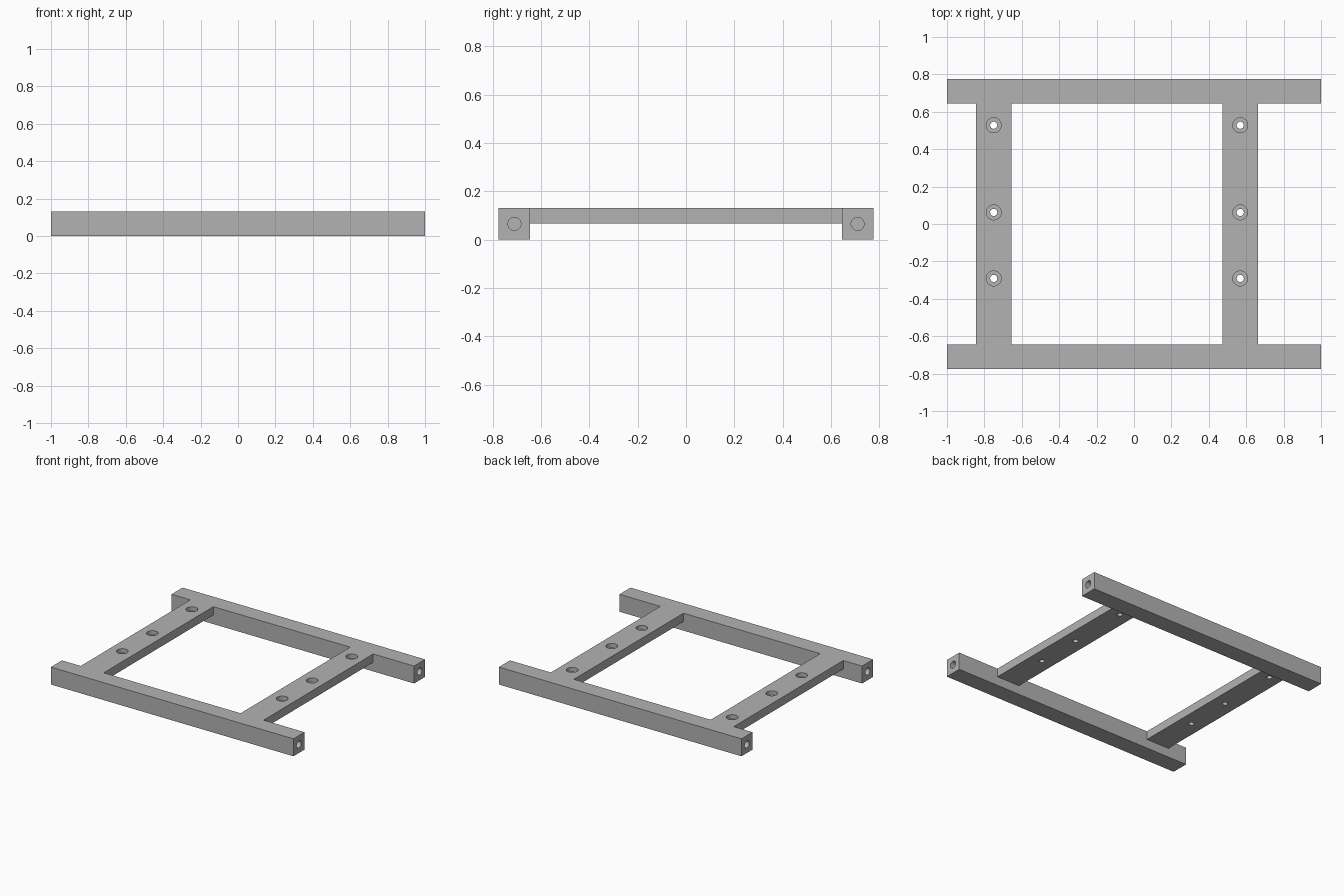
import bpy
from mathutils import Matrix, Vector

cube = bpy.data.objects.get("Cube")
if cube:
    bpy.data.objects.remove(cube, do_unlink=True)

RAIL = 0.13          # square rail section, also the overall height
RAIL_Y = 0.71        # rail centre line
BAR_W, BAR_T = 0.19, 0.063
BAR_X = (-0.75, 0.568)
HOLE_Y = (0.528, 0.062, -0.291)
END_HOLE_DEPTH = 0.25

grey = bpy.data.materials.new("plain grey")
grey.use_nodes = True
colour = (0.45, 0.45, 0.45, 1)
grey.diffuse_color = colour
grey.node_tree.nodes["Principled BSDF"].inputs["Base Color"].default_value = colour


def box(name, centre, size):
    bpy.ops.mesh.primitive_cube_add(size=1)
    ob = bpy.context.object
    ob.name = name
    ob.data.transform(Matrix.Translation(centre) @ Matrix.Diagonal(Vector((*size, 1))))
    ob.data.materials.append(grey)
    return ob


def cylinder(name, centre, radius, depth, axis="Z"):
    turn = Matrix.Rotation(1.5707963, 4, "Y") if axis == "X" else Matrix.Identity(4)
    bpy.ops.mesh.primitive_cylinder_add(vertices=32, radius=radius, depth=depth)
    ob = bpy.context.object
    ob.name = name
    ob.data.transform(Matrix.Translation(centre) @ turn)
    ob.data.materials.append(grey)
    ob.hide_render = True
    return ob


def combine(target, other, operation):
    mod = target.modifiers.new(operation.lower(), "BOOLEAN")
    mod.operation, mod.solver, mod.object = operation, "EXACT", other
    bpy.context.view_layer.objects.active = target
    bpy.ops.object.modifier_apply(modifier=mod.name)
    bpy.data.objects.remove(other, do_unlink=True)


# Two flat cross bars, flush with the top, merged into the two long rails
frame = box("frame", (0, -RAIL_Y, RAIL / 2), (2, RAIL, RAIL))
for x in BAR_X:
    bar = box("cross_bar", (x, 0, RAIL - BAR_T / 2), (BAR_W, 2 * RAIL_Y, BAR_T))
    combine(frame, bar, "UNION")
combine(frame, box("back_rail", (0, RAIL_Y, RAIL / 2), (2, RAIL, RAIL)), "UNION")

# Counterbored screw holes through the bars
for x in BAR_X:
    for y in HOLE_Y:
        combine(frame, cylinder("through_hole", (x, y, RAIL / 2), 0.019, 0.4), "DIFFERENCE")
        combine(frame, cylinder("counterbore", (x, y, RAIL), 0.04, BAR_T), "DIFFERENCE")

# Blind holes in the rail ends
for x in (-1, 1):
    for y in (-RAIL_Y, RAIL_Y):
        hole = cylinder("end_hole", (x, y, RAIL / 2), 0.027, 2 * END_HOLE_DEPTH, "X")
        combine(frame, hole, "DIFFERENCE")

bpy.ops.object.select_all(action="DESELECT")
frame.select_set(True)
bpy.context.view_layer.objects.active = frame
bpy.ops.object.shade_smooth_by_angle(angle=0.5)
